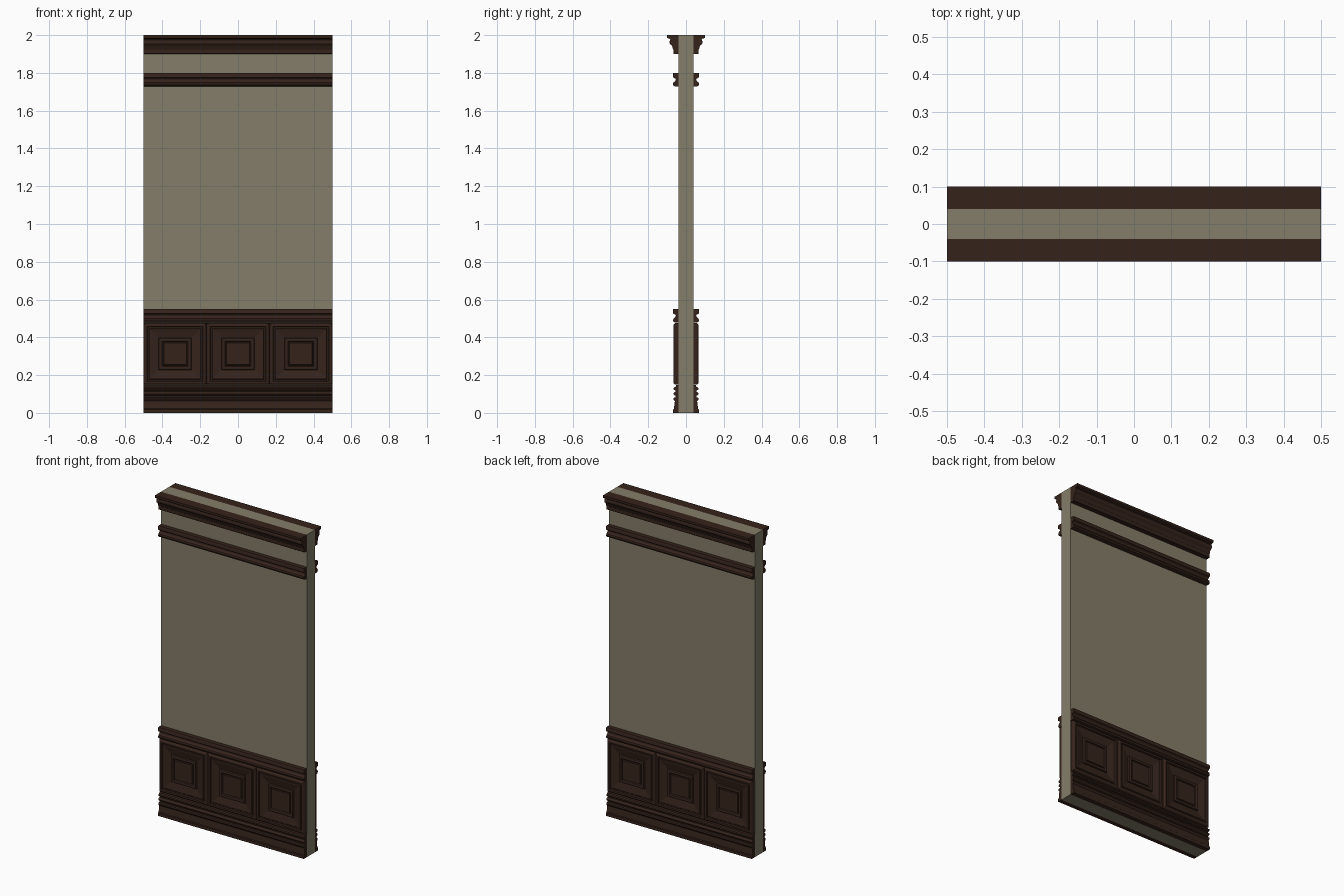
import bpy, bmesh
from mathutils import Vector

if "Cube" in bpy.data.objects:
    bpy.data.objects.remove(bpy.data.objects["Cube"])


def material(name, color):
    m = bpy.data.materials.new(name)
    m.diffuse_color = (*color, 1)
    m.use_nodes = True
    m.node_tree.nodes["Principled BSDF"].inputs["Base Color"].default_value = m.diffuse_color
    return m


PLASTER = material("plaster", (0.23, 0.205, 0.14))
WOOD = material("dark_wood", (0.036, 0.017, 0.011))
HALF, FACE = 0.5, 0.04          # half wall width, half wall thickness


def finish(name, bm, mat):
    bmesh.ops.recalc_face_normals(bm, faces=bm.faces)
    me = bpy.data.meshes.new(name)
    bm.to_mesh(me)
    bm.free()
    me.materials.append(mat)
    ob = bpy.data.objects.new(name, me)
    bpy.context.collection.objects.link(ob)
    return ob


def both_sides(ob):
    # Repeat the part on the back of the wall
    mod = ob.modifiers.new("back_copy", 'MIRROR')
    mod.use_axis = (False, True, False)
    mod.use_mirror_merge = False


def smooth(ob):
    bpy.ops.object.select_all(action='DESELECT')
    ob.select_set(True)
    bpy.context.view_layer.objects.active = ob
    bpy.ops.object.shade_smooth_by_angle(angle=0.6)


def moulding(name, profile):
    # Sweep a (distance from wall centre, height) profile along the wall
    pts = [(FACE, profile[0][1])] + profile + [(FACE, profile[-1][1])]
    bm = bmesh.new()
    face = bm.faces.new([bm.verts.new((-HALF, -d, z)) for d, z in pts])
    ext = bmesh.ops.extrude_face_region(bm, geom=[face], use_keep_orig=True)
    moved = [v for v in ext["geom"] if isinstance(v, bmesh.types.BMVert)]
    bmesh.ops.translate(bm, verts=moved, vec=Vector((2 * HALF, 0, 0)))
    ob = finish(name, bm, WOOD)
    smooth(ob)
    both_sides(ob)


def panel(name, cx, cz, hw, hh, steps):
    # Nested rectangles, each (inset, distance from wall centre)
    bm = bmesh.new()
    rings = []
    for inset, d in steps:
        w, h = hw - inset, hh - inset
        rings.append([bm.verts.new((cx + sx * w, -d, cz + sz * h))
                      for sx, sz in ((-1, -1), (1, -1), (1, 1), (-1, 1))])
    for a, b in zip(rings, rings[1:]):
        for i in range(4):
            j = (i + 1) % 4
            bm.faces.new((a[i], a[j], b[j], b[i]))
    bm.faces.new(rings[-1])
    both_sides(finish(name, bm, WOOD))


# Plaster wall
bm = bmesh.new()
bmesh.ops.create_cube(bm, size=1)
bmesh.ops.scale(bm, verts=bm.verts, vec=(2 * HALF, 2 * FACE, 2))
bmesh.ops.translate(bm, verts=bm.verts, vec=(0, 0, 1))
finish("wall", bm, PLASTER)

# Baseboard with plinth and two beads
moulding("baseboard", [
    (0.069, 0.0), (0.069, 0.018), (0.064, 0.022), (0.061, 0.045), (0.059, 0.062),
    (0.064, 0.066), (0.067, 0.073), (0.064, 0.080), (0.055, 0.083), (0.055, 0.091),
    (0.062, 0.094), (0.067, 0.101), (0.062, 0.109), (0.055, 0.112), (0.055, 0.119),
    (0.064, 0.122), (0.067, 0.128), (0.064, 0.134), (0.055, 0.138), (0.052, 0.148)])

# Chair rail and picture rail share one profile
RAIL = [(0.060, 0.0), (0.066, 0.003), (0.069, 0.012), (0.066, 0.021), (0.060, 0.025),
        (0.055, 0.030), (0.054, 0.035), (0.056, 0.040), (0.063, 0.045),
        (0.069, 0.047), (0.069, 0.068), (0.067, 0.071)]
for name, z in (("chair_rail", 0.479), ("picture_rail", 1.729)):
    moulding(name, [(d, z + h) for d, h in RAIL])

# Crown moulding
moulding("crown", [
    (0.064, 1.900), (0.067, 1.903), (0.067, 1.924), (0.070, 1.928), (0.072, 1.938),
    (0.077, 1.947), (0.084, 1.952), (0.087, 1.958), (0.087, 1.968), (0.083, 1.975),
    (0.085, 1.980), (0.096, 1.983), (0.100, 1.986), (0.100, 2.0)])

# Three wainscot panels: frame, groove, sloped field, raised centre
STEPS = [(0, FACE), (0, 0.057), (0.004, 0.063), (0.009, 0.066), (0.018, 0.066),
         (0.021, 0.057), (0.027, 0.057), (0.030, 0.061), (0.036, 0.062),
         (0.078, 0.052), (0.081, 0.061), (0.090, 0.063), (0.096, 0.061),
         (0.099, 0.053), (0.103, 0.053), (0.106, 0.058)]
for i, side in enumerate(("left", "middle", "right")):
    panel("panel_" + side, (i - 1) / 3, 0.312, 1 / 6 - 0.001, 0.163, STEPS)
